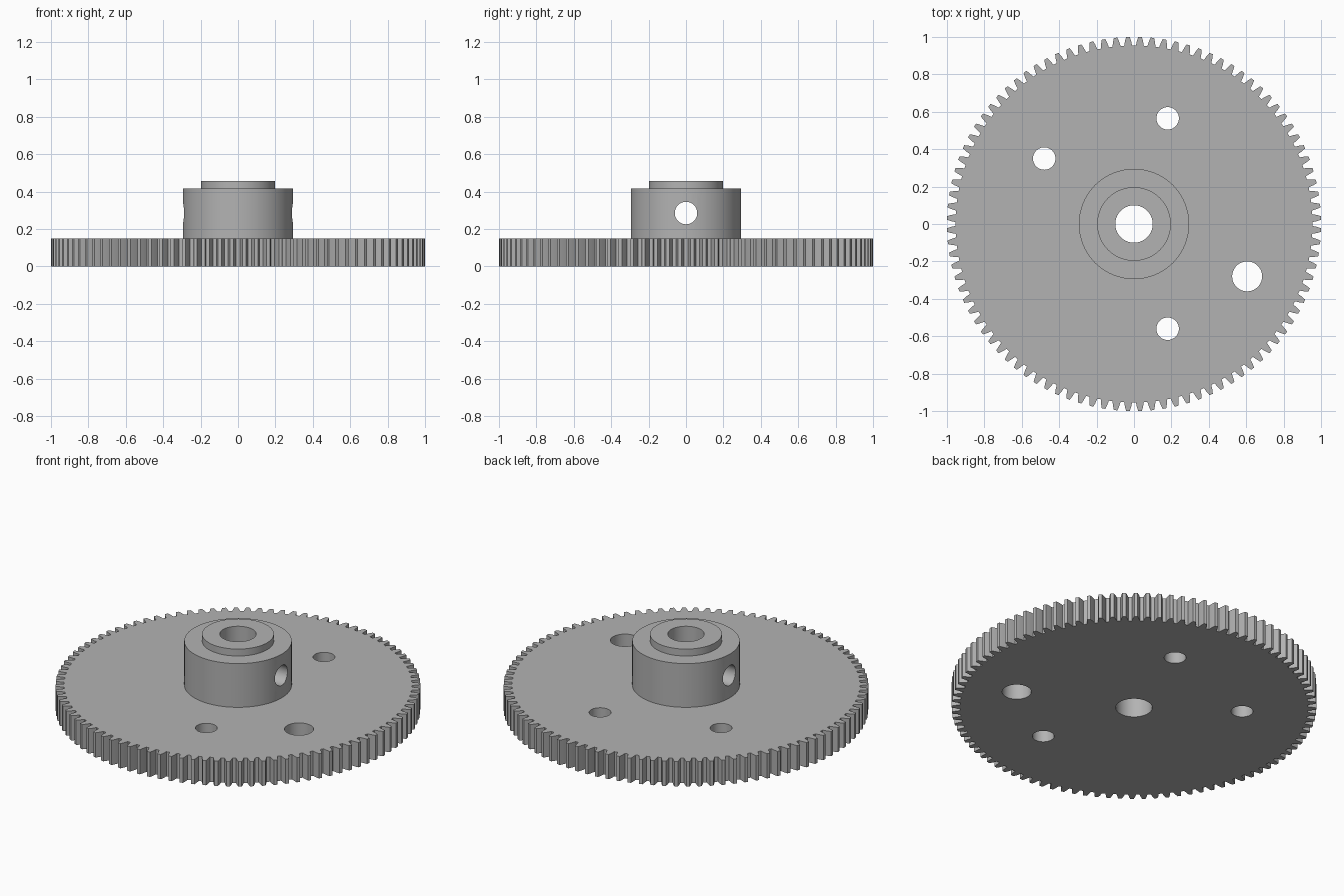
import bpy, bmesh
from math import cos, sin, pi, radians
from mathutils import Matrix

TEETH = 96
PLATE_TOP = 0.15
BORE = 0.1

if "Cube" in bpy.data.objects:
    bpy.data.objects.remove(bpy.data.objects["Cube"], do_unlink=True)

steel = bpy.data.materials.new("grey steel")
steel.use_nodes = True
GREY = (0.45, 0.45, 0.45, 1)
steel.diffuse_color = GREY
steel.node_tree.nodes["Principled BSDF"].inputs["Base Color"].default_value = GREY


def make_object(name, bm):
    bmesh.ops.recalc_face_normals(bm, faces=bm.faces)
    mesh = bpy.data.meshes.new(name)
    bm.to_mesh(mesh)
    bm.free()
    mesh.materials.append(steel)
    obj = bpy.data.objects.new(name, mesh)
    bpy.context.collection.objects.link(obj)
    return obj


def cutter(name, radius, matrix):
    bm = bmesh.new()
    bmesh.ops.create_cone(bm, cap_ends=True, segments=64, radius1=radius,
                          radius2=radius, depth=1, matrix=matrix)
    obj = make_object(name, bm)
    obj.hide_render = True
    return obj


def cut(target, tools):
    bpy.context.view_layer.objects.active = target
    for tool in tools:
        mod = target.modifiers.new("hole", 'BOOLEAN')
        mod.operation = 'DIFFERENCE'
        mod.solver = 'EXACT'
        mod.object = tool
        bpy.ops.object.modifier_apply(modifier=mod.name)
        bpy.data.objects.remove(tool, do_unlink=True)


def finish(obj):
    bpy.ops.object.select_all(action='DESELECT')
    obj.select_set(True)
    bpy.context.view_layer.objects.active = obj
    bpy.ops.object.shade_smooth_by_angle(angle=radians(25))


# Toothed plate: one tooth flank, mirrored and repeated around the rim
flank = [(0.954, 0.0225), (0.98, 0.0164), (1.0005, 0.0095)]
tooth = [(r, -a) for r, a in flank] + [(r, a) for r, a in reversed(flank)]
bm = bmesh.new()
rim = []
for i in range(TEETH):
    mid = 2 * pi * (i + 0.5) / TEETH
    rim += [bm.verts.new((r * cos(mid + a), r * sin(mid + a), 0)) for r, a in tooth]
base = bm.faces.new(rim)
grown = bmesh.ops.extrude_face_region(bm, geom=[base], use_keep_orig=True)["geom"]
bmesh.ops.translate(bm, vec=(0, 0, PLATE_TOP),
                    verts=[v for v in grown if isinstance(v, bmesh.types.BMVert)])
plate = make_object("gear_plate", bm)

# Centre bore and mounting holes through the plate
holes = [(0, 0, BORE), (0.18, 0.565, 0.06), (-0.48, 0.35, 0.06),
         (0.18, -0.56, 0.06), (0.605, -0.28, 0.08)]
cut(plate, [cutter("plate_hole", r, Matrix.Translation((x, y, 0))) for x, y, r in holes])
finish(plate)

# Stepped hub with a bore, turned around the z axis
profile = [(BORE, PLATE_TOP), (0.295, PLATE_TOP), (0.295, 0.415),
           (0.197, 0.415), (0.197, 0.457), (BORE, 0.457)]
bm = bmesh.new()
loop = [bm.verts.new((r, 0, z)) for r, z in profile]
edges = [bm.edges.new((loop[i - 1], loop[i])) for i in range(len(loop))]
bmesh.ops.spin(bm, geom=loop + edges, cent=(0, 0, 0), axis=(0, 0, 1),
               angle=2 * pi, steps=64, use_merge=True)
bmesh.ops.remove_doubles(bm, verts=bm.verts, dist=0.0001)
hub = make_object("hub", bm)

# Set screw hole straight through the hub from side to side
cut(hub, [cutter("screw_hole", 0.06,
                 Matrix.Translation((0, 0, 0.285)) @ Matrix.Rotation(pi / 2, 4, 'Y'))])
finish(hub)
